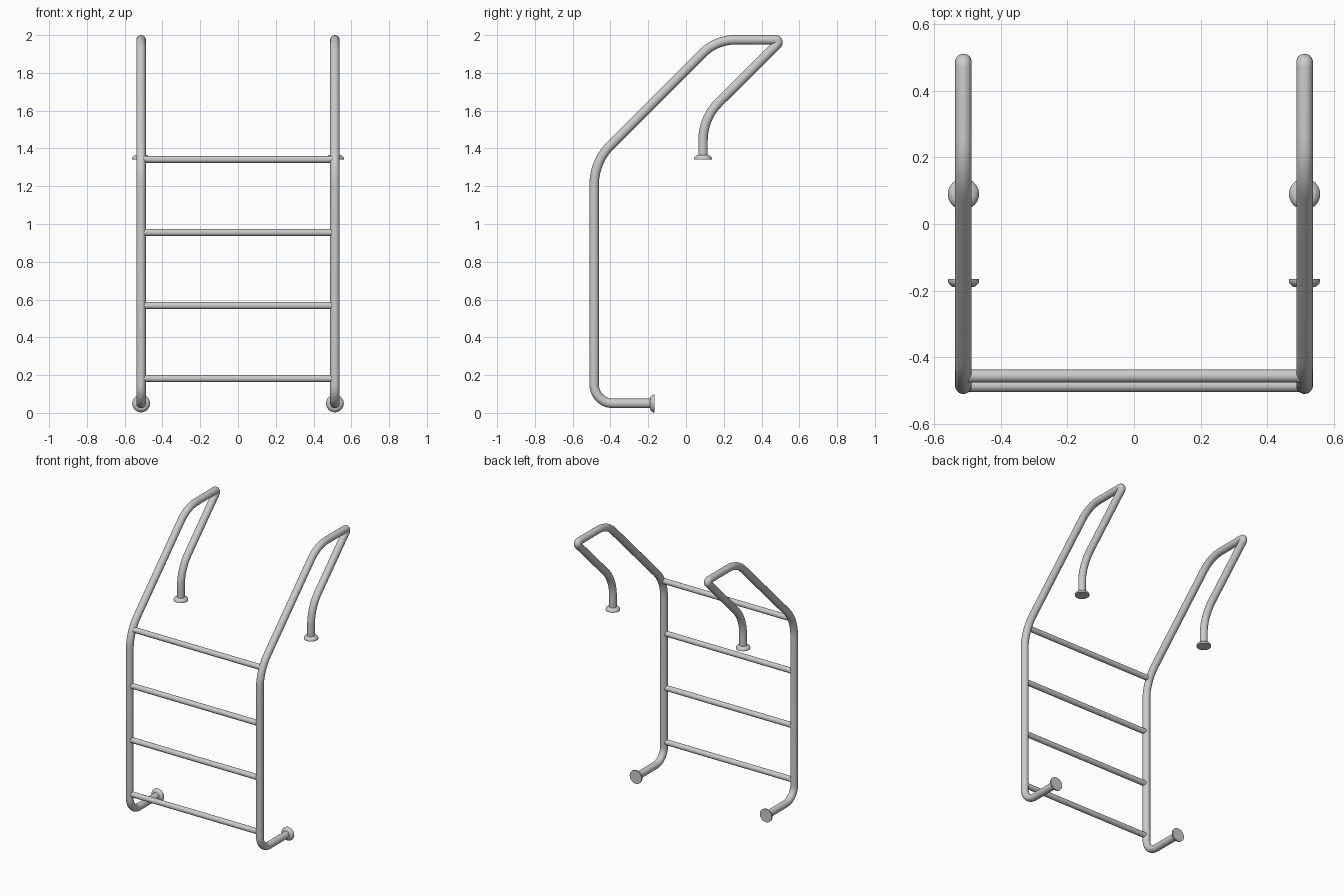
import bpy, bmesh, math
from mathutils import Vector, Matrix

if "Cube" in bpy.data.objects:
    bpy.data.objects.remove(bpy.data.objects["Cube"])

RAIL_X, RAIL_R, RUNG_R = 0.513, 0.025, 0.019


def finish(name, bm, mirror=False):
    bmesh.ops.recalc_face_normals(bm, faces=bm.faces[:])
    me = bpy.data.meshes.new(name)
    bm.to_mesh(me)
    bm.free()
    ob = bpy.data.objects.new(name, me)
    bpy.context.collection.objects.link(ob)
    bpy.ops.object.select_all(action='DESELECT')
    ob.select_set(True)
    bpy.context.view_layer.objects.active = ob
    bpy.ops.object.shade_smooth_by_angle(angle=math.radians(40))
    if mirror:
        ob.modifiers.new("Mirror", 'MIRROR')
    return ob


def fillet_path(pts):
    """(y, z, radius) corners -> list of (point, tangent) with rounded bends."""
    P = [Vector(p[:2]) for p in pts]
    out = [(P[0], (P[1] - P[0]).normalized())]
    for i in range(1, len(P) - 1):
        a = (P[i] - P[i - 1]).normalized()
        b = (P[i + 1] - P[i]).normalized()
        turn = math.atan2(a.x * b.y - a.y * b.x, a.dot(b))
        r = pts[i][2]
        start = P[i] - a * r * math.tan(abs(turn) / 2)
        side = Vector((-a.y, a.x)) * math.copysign(1, turn)
        centre = start + side * r
        steps = max(8, int(abs(turn) / 0.08))
        for k in range(steps + 1):
            rot = Matrix.Rotation(turn * k / steps, 2)
            out.append((centre + rot @ (-side * r), rot @ a))
    out.append((P[-1], (P[-1] - P[-2]).normalized()))
    return out


def sweep(bm, path, x, r, seg=32):
    rings = []
    for p, t in path:
        n = Vector((-t.y, t.x))
        ring = []
        for k in range(seg):
            a = 2 * math.pi * k / seg
            q = p + n * r * math.cos(a)
            ring.append(bm.verts.new((x + r * math.sin(a), q.x, q.y)))
        rings.append(ring)
    for A, B in zip(rings, rings[1:]):
        for k in range(seg):
            j = (k + 1) % seg
            bm.faces.new((A[k], A[j], B[j], B[k]))
    bm.faces.new(rings[0])
    bm.faces.new(rings[-1])


def flange(name, matrix):
    prof = [(0, 0), (.047, 0), (.047, .007), (.045, .012), (.041, .017),
            (.036, .021), (.031, .024), (0, .025)]
    bm = bmesh.new()
    vs = [bm.verts.new((r, 0, z)) for r, z in prof]
    es = [bm.edges.new(e) for e in zip(vs, vs[1:])]
    bmesh.ops.spin(bm, geom=vs + es, axis=(0, 0, 1), cent=(0, 0, 0),
                   angle=2 * math.pi, steps=40)
    bmesh.ops.remove_doubles(bm, verts=bm.verts[:], dist=1e-5)
    bm.transform(matrix)
    finish(name, bm, True)


# Bent side rails with looped handholds
bm = bmesh.new()
sweep(bm, fillet_path([(-0.18, 0.05, 0), (-0.486, 0.05, 0.10), (-0.486, 1.33, 0.29),
                       (0.16, 1.975, 0.24), (0.507, 1.975, 0.014),
                       (0.09, 1.56, 0.28), (0.09, 1.35, 0)]), -RAIL_X, RAIL_R)
finish("side_rail", bm, True)

# Mounting flanges: upright deck ones and wall ones facing back
flange("deck_flange", Matrix.Translation((-RAIL_X, 0.09, 1.341)))
flange("wall_flange", Matrix.Translation((-RAIL_X, -0.166, 0.05)) @ Matrix.Rotation(math.pi / 2, 4, 'X'))

# Rungs, the top one following the rail's bend
for i, (y, z) in enumerate([(-0.486, 0.182), (-0.486, 0.568), (-0.486, 0.955), (-0.457, 1.342)]):
    bm = bmesh.new()
    bmesh.ops.create_cone(bm, cap_ends=True, segments=32, radius1=RUNG_R, radius2=RUNG_R,
                          depth=2 * RAIL_X - 0.02,
                          matrix=Matrix.Translation((0, y, z)) @ Matrix.Rotation(math.pi / 2, 4, 'Y'))
    finish(f"rung_{i + 1}", bm)
